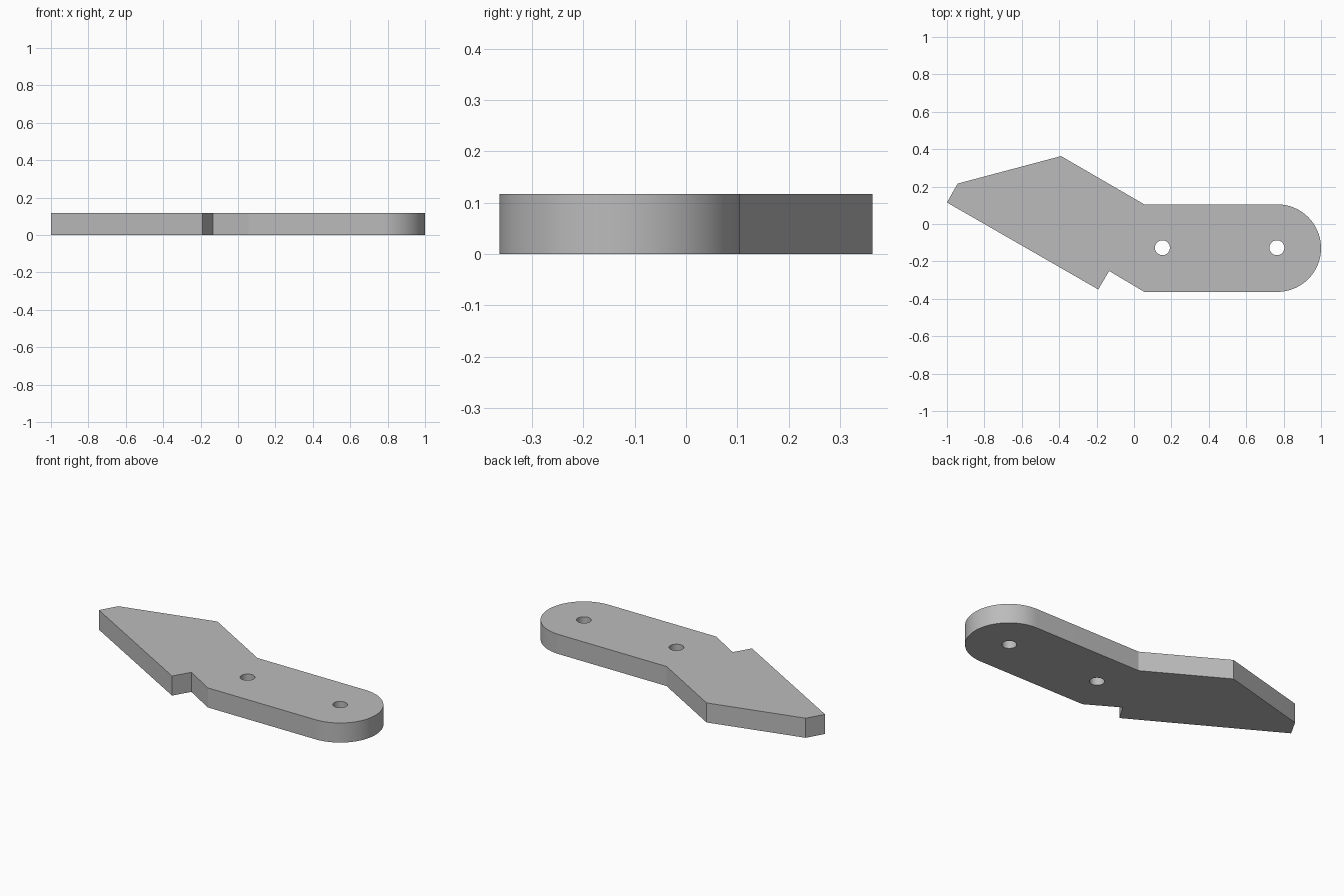
import bpy, bmesh, math

if "Cube" in bpy.data.objects:
    bpy.data.objects.remove(bpy.data.objects["Cube"])

THICK = 0.117
END_X, MID_Y, RADIUS = 0.766, -0.129, 0.234

grey = bpy.data.materials.new("plain_grey")
grey.use_nodes = True
colour = (0.5, 0.5, 0.5, 1)
grey.diffuse_color = colour
grey.node_tree.nodes["Principled BSDF"].inputs["Base Color"].default_value = colour


def prism(name, outline, z0, z1):
    """Extrude a flat counter-clockwise outline from z0 to z1."""
    bm = bmesh.new()
    face = bm.faces.new([bm.verts.new((x, y, z0)) for x, y in outline])
    top = bmesh.ops.extrude_face_region(bm, geom=[face])["geom"]
    verts = [v for v in top if isinstance(v, bmesh.types.BMVert)]
    bmesh.ops.translate(bm, verts=verts, vec=(0, 0, z1 - z0))
    bmesh.ops.recalc_face_normals(bm, faces=bm.faces)
    mesh = bpy.data.meshes.new(name)
    bm.to_mesh(mesh)
    bm.free()
    mesh.materials.append(grey)
    obj = bpy.data.objects.new(name, mesh)
    bpy.context.collection.objects.link(obj)
    return obj


def arc(cx, cy, r, start, end, steps):
    angles = [start + (end - start) * i / steps for i in range(steps + 1)]
    return [(cx + r * math.cos(a), cy + r * math.sin(a)) for a in angles]


# Angled blade with a barb notch, joined to a straight round-ended arm
blade = [(0.055, MID_Y + RADIUS), (-0.39, 0.363), (-0.943, 0.216), (-1, 0.115),
         (-0.191, -0.35), (-0.133, -0.251), (0.055, MID_Y - RADIUS)]
round_end = arc(END_X, MID_Y, RADIUS, -math.pi / 2, math.pi / 2, 48)
plate = prism("bracket_plate", blade + round_end, 0, THICK)

# Two pin holes through the arm
for i, x in enumerate((0.152, 0.764)):
    circle = arc(x, MID_Y + 0.002, 0.04, 0, math.tau, 40)[:-1]
    cutter = prism(f"hole_cutter_{i + 1}", circle, -0.1, THICK + 0.1)
    cutter.hide_render = True
    cut = plate.modifiers.new(f"pin_hole_{i + 1}", "BOOLEAN")
    cut.operation = "DIFFERENCE"
    cut.solver = "EXACT"
    cut.object = cutter
    bpy.ops.object.select_all(action="DESELECT")
    plate.select_set(True)
    bpy.context.view_layer.objects.active = plate
    bpy.ops.object.modifier_apply(modifier=cut.name)
    bpy.data.objects.remove(cutter)

# Smooth the curved walls, keep the corners crisp
bpy.ops.object.shade_smooth_by_angle(angle=math.radians(25))
